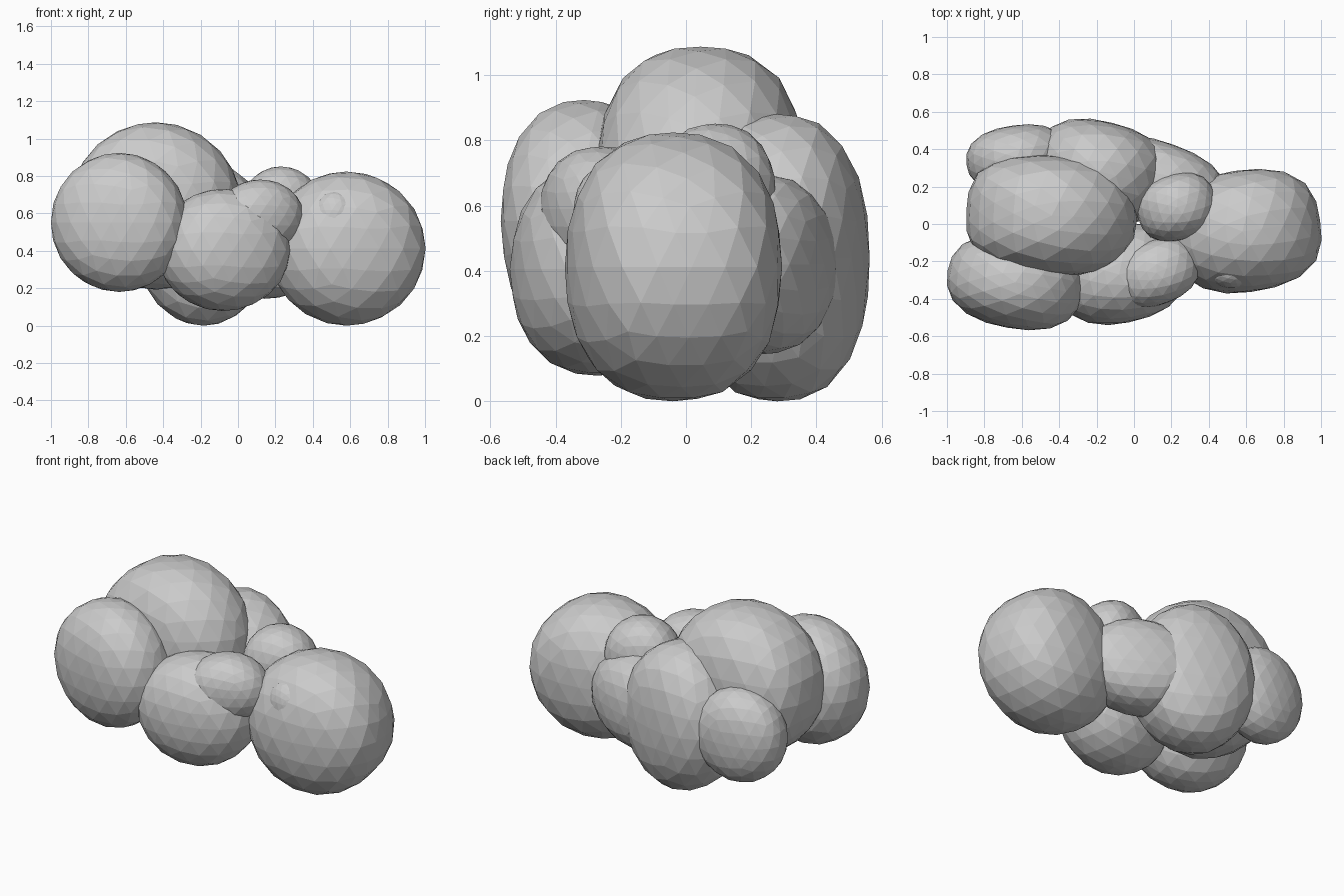
import bpy
from math import radians, hypot

if "Cube" in bpy.data.objects:
    bpy.data.objects.remove(bpy.data.objects["Cube"])


def puff(name, centre, radii, turn=0, left=2.4, right=2.4):
    """Faceted puff: round from the front, boxy in depth, turned about z (degrees).
    left/right are the boxiness at its two ends (2 = plain ellipsoid)."""
    bpy.ops.mesh.primitive_ico_sphere_add(subdivisions=3, radius=1, location=centre)
    ob = bpy.context.object
    ob.name = ob.data.name = name
    # fill out the rim between the round face and the depth axis
    for v in ob.data.vertices:
        x, y, z = v.co
        p = left + (right - left) * (x + 1) / 2
        v.co /= (hypot(x, z) ** p + abs(y) ** p) ** (1 / p)
    ob.scale = [r * 1.005 for r in radii]
    ob.rotation_euler = (0, 0, radians(turn))
    return ob


# Large puffs
puff("right_puff", (0.58, -0.04, 0.412), (0.417, 0.325, 0.41), 8, 2.0, 2.8)
puff("top_puff", (-0.44, 0.045, 0.64), (0.455, 0.32, 0.445), -3, 2.9, 2.3)
puff("front_left_puff", (-0.635, -0.312, 0.552), (0.365, 0.245, 0.37), -10)
puff("front_middle_puff", (-0.08, -0.27, 0.405), (0.355, 0.26, 0.325), 12, 2.1, 2.6)
puff("back_middle_puff", (-0.185, 0.28, 0.44), (0.36, 0.268, 0.438), -14, 2.4, 2.7)

# Filling puffs at the back
puff("back_right_puff", (0.14, 0.22, 0.42), (0.36, 0.215, 0.275), -20, 2.4, 2.5)
puff("back_left_puff", (-0.625, 0.355, 0.465), (0.272, 0.172, 0.28), 8)

# Small puffs on top of the saddle
puff("small_front_puff", (0.12, -0.26, 0.59), (0.23, 0.17, 0.19), 22)
puff("small_back_puff", (0.23, 0.09, 0.63), (0.215, 0.175, 0.22), 18)

# Slight bump on the right puff
puff("surface_bump", (0.52, -0.25, 0.58), (0.125, 0.095, 0.14), 0, 2, 2)
